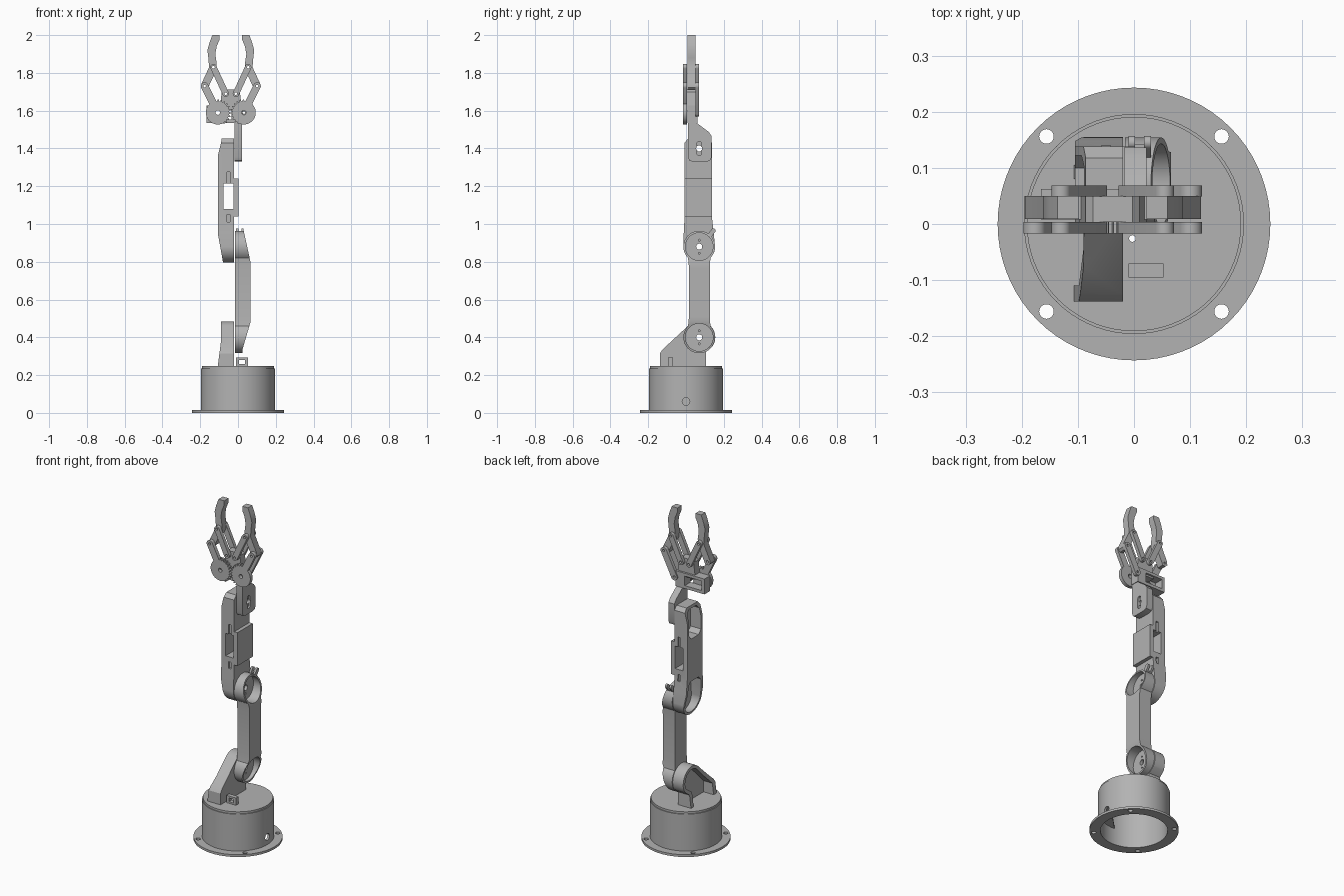
import bpy, bmesh
from math import sin, cos, pi, radians, atan2
from mathutils import Vector

cube = bpy.data.objects.get("Cube")
if cube:
    bpy.data.objects.remove(cube, do_unlink=True)

grey = bpy.data.materials.new("plain grey")
grey.use_nodes = True
COLOR = (0.45, 0.45, 0.45, 1)
grey.diffuse_color = COLOR
grey.node_tree.nodes["Principled BSDF"].inputs["Base Color"].default_value = COLOR
parts = []


def prism(name, pts, axis, lo, hi):
    """Extrude a closed 2D outline along an axis."""
    place = {"x": lambda p, h: (h, p[0], p[1]),
             "y": lambda p, h: (p[0], h, p[1]),
             "z": lambda p, h: (p[0], p[1], h)}[axis]
    bm = bmesh.new()
    rings = [[bm.verts.new(place(p, h)) for p in pts] for h in (lo, hi)]
    for ring in rings:
        bm.faces.new(ring)
    n = len(pts)
    for i in range(n):
        j = (i + 1) % n
        bm.faces.new((rings[0][i], rings[0][j], rings[1][j], rings[1][i]))
    bmesh.ops.recalc_face_normals(bm, faces=bm.faces)
    mesh = bpy.data.meshes.new(name)
    bm.to_mesh(mesh)
    bm.free()
    mesh.materials.append(grey)
    ob = bpy.data.objects.new(name, mesh)
    bpy.context.collection.objects.link(ob)
    parts.append(ob)
    return ob


def arc(c, r, a0=0, a1=360, n=40):
    full = abs(a1 - a0) == 360
    steps = n if full else n - 1
    angles = [radians(a0 + (a1 - a0) * i / steps) for i in range(n)]
    return [(c[0] + r * cos(a), c[1] + r * sin(a)) for a in angles]


def rect(a0, a1, b0, b1):
    return [(a0, b0), (a1, b0), (a1, b1), (a0, b1)]


def capsule(p, q, rp, rq):
    a = atan2(q[1] - p[1], q[0] - p[0]) * 180 / pi
    return arc(p, rp, a + 90, a + 270, 16) + arc(q, rq, a - 90, a + 90, 16)


def combine(ob, tool, operation="DIFFERENCE"):
    """Apply a boolean and discard the tool."""
    mod = ob.modifiers.new("cut", "BOOLEAN")
    mod.operation, mod.object, mod.solver = operation, tool, "EXACT"
    bpy.context.view_layer.update()
    graph = bpy.context.evaluated_depsgraph_get()
    mesh = bpy.data.meshes.new_from_object(ob.evaluated_get(graph))
    ob.modifiers.clear()
    ob.data = mesh
    parts.remove(tool)
    bpy.data.objects.remove(tool, do_unlink=True)


def cut(ob, pts, axis, lo, hi):
    combine(ob, prism("cutter", pts, axis, lo, hi))


# Hollow round base with a bolted flange
flange = prism("base_flange", arc((0, 0), 0.243, n=72), "z", 0, 0.014)
cut(flange, arc((0, 0), 0.183, n=72), "z", -1, 1)
for sx in (-1, 1):
    for sy in (-1, 1):
        cut(flange, arc((sx * 0.156, sy * 0.156), 0.013, n=20), "z", -1, 1)
drum = prism("base_drum", arc((0, 0), 0.196, n=72), "z", 0.005, 0.236)
cut(drum, arc((0, 0), 0.183, n=72), "z", -1, 0.22)
cut(drum, arc((0, 0.06), 0.02, n=24), "x", 0.1, 0.3)
lid = prism("turntable", arc((0, 0), 0.191, n=72), "z", 0.23, 0.248)
for ob in (drum, lid):
    cut(ob, arc((-0.003, -0.026), 0.006, n=12), "z", 0.1, 1)
prism("servo_shelf", arc((0, 0), 0.184, -95, 5, 24), "z", 0.10, 0.11)

# Cable guide on the turntable
guide = prism("cable_guide", rect(-0.01, 0.053, 0.245, 0.292), "y", -0.095, -0.07)
cut(guide, rect(0.006, 0.037, 0.258, 0.28), "y", -1, 1)

SHOULDER, ELBOW, WRIST = (0.07, 0.40), (0.07, 0.88), (0.07, 1.40)


def pivot_holes(ob, c):
    cut(ob, arc(c, 0.016, n=20), "x", -1, 1)


# Shoulder bracket: leaning shell, open on its outer side
bracket = prism("shoulder_bracket",
                [(0.105, 0.24), (0.105, 0.325)] + arc(SHOULDER, 0.085, -35, 138, 28)
                + [(-0.125, 0.335), (-0.138, 0.315), (-0.138, 0.24)], "x", -0.11, -0.02)
side = prism("taper", [(-0.02, 0.2), (-0.02, 0.6), (-0.088, 0.6), (-0.09, 0.38),
                       (-0.108, 0.24), (-0.108, 0.2)], "y", -1, 1)
combine(bracket, side, "INTERSECT")
cut(bracket, [(0.08, 0.2), (0.08, 0.335)] + arc(SHOULDER, 0.066, -30, 138, 24)
    + [(-0.11, 0.315), (-0.11, 0.2)], "x", -1, -0.04)
pivot_holes(bracket, SHOULDER)

# Upper arm: waisted bar with a cup at each joint
arm = prism("upper_arm", arc(ELBOW, 0.084, -45, 225) + [(0.016, 0.77), (0.016, 0.51)]
            + arc(SHOULDER, 0.084, 135, 405) + [(0.126, 0.51), (0.126, 0.77)], "x", -0.016, 0.07)
side = prism("taper", [(-0.1, 0.2), (0.022, 0.2), (0.025, 0.34), (0.066, 0.48),
                       (0.066, 0.80), (0.03, 0.965), (0.024, 1.1), (-0.1, 1.1)], "y", -1, 1)
combine(arm, side, "INTERSECT")
for c in (SHOULDER, ELBOW):
    cut(arm, arc(c, 0.073, n=48), "x", 0.003, 1)
    pivot_holes(arm, c)
    for dz in (-0.035, 0.035):
        cut(arm, arc((c[0], c[1] + dz), 0.005, n=10), "x", -1, 1)
clip = prism("cable_clip", capsule((0.13, 0.945), (0.145, 0.965), 0.012, 0.012), "x", -0.01, 0.03)
cut(clip, rect(0.002, 0.018, 0.94, 1), "y", 0, 1)

# Forearm: shell with two open bays and a servo window between them
forearm = prism("forearm", arc(ELBOW, 0.084, 180, 360)
                + [(0.147, 0.95), (0.138, 1.03), (0.138, 1.43), (0.118, 1.453),
                   (0.012, 1.453), (-0.008, 1.43), (-0.008, 1.03), (-0.012, 0.95)],
                "x", -0.11, -0.02)
side = prism("taper", [(-0.02, 0.7), (-0.07, 0.7), (-0.078, 0.79), (-0.105, 0.94),
                       (-0.105, 1.37), (-0.09, 1.43), (-0.078, 1.5), (-0.02, 1.5)], "y", -1, 1)
combine(forearm, side, "INTERSECT")
saddle = prism("forearm_saddle", rect(-0.008, 0.138, 1.04, 1.24), "x", -0.03, 0.002)
combine(forearm, saddle, "UNION")
cut(forearm, arc(ELBOW, 0.07, 180, 360, 28)
    + [(0.125, 0.99), (0.105, 1.01), (0.03, 1.01), (0.01, 0.99)], "x", -1, -0.036)
cut(forearm, [(0.03, 1.265), (0.1, 1.265), (0.122, 1.29), (0.122, 1.415), (0.1, 1.437),
              (0.03, 1.437), (0.008, 1.415), (0.008, 1.29)], "x", -1, -0.036)
cut(forearm, rect(-0.077, -0.024, 1.08, 1.215), "y", -1, 1)
for z0, z1 in ((1.21, 1.275), (1.01, 1.05)):
    for y0, y1 in ((-0.1, 0.004), (0.126, 0.3)):
        cut(forearm, rect(-0.058, -0.042, z0, z1), "y", y0, y1)
for c in (ELBOW, WRIST):
    pivot_holes(forearm, c)

# Wrist plate with a slotted horn seat
wrist = prism("wrist", [(0.01, 1.355), (0.017, 1.337), (0.035, 1.33), (0.11, 1.33),
                        (0.128, 1.337), (0.136, 1.355), (0.136, 1.465), (0.12, 1.488),
                        (0.05, 1.54), (0.01, 1.54)], "x", -0.018, 0.022)
cut(wrist, capsule((0.07, 1.375), (0.07, 1.425), 0.013, 0.013), "x", 0.012, 1)
pivot_holes(wrist, WRIST)

# Gripper body: servo frame and a link carrier above it
MID = -0.038
frame = prism("gripper_frame", rect(-0.166, 0.025, 1.535, 1.627), "y", 0.008, 0.062)
cut(frame, rect(-0.148, -0.035, 1.553, 1.61), "y", -1, 1)
carrier = prism("link_carrier", [(MID - 0.06, 1.6), (MID + 0.06, 1.6), (MID + 0.048, 1.70),
                                 (MID + 0.035, 1.712), (MID - 0.035, 1.712),
                                 (MID - 0.048, 1.70)], "y", 0.004, 0.05)

# Mirrored fingers, links and gears
GEAR, OUTER, KNUCKLE, INNER = (0.069, 1.59), (0.139, 1.73), (0.092, 1.83), (0.027, 1.69)
FINGER = [(0.157, 1.722), (0.156, 1.742), (0.115, 1.83), (0.119, 1.88), (0.124, 1.92),
          (0.113, 1.96), (0.098, 2.0), (0.06, 2.0), (0.06, 1.975), (0.075, 1.94),
          (0.082, 1.90), (0.075, 1.85), (0.078, 1.81), (0.125, 1.712), (0.145, 1.71)]
FRONT, BACK = (-0.017, 0.004), (0.049, 0.069)


def gear_outline():
    """Round disc, toothed on the side that meshes."""
    pts = []
    for i in range(96):
        a = 2 * pi * i / 96
        toothed = pi / 4 < a < pi * 1.35
        r = (0.070 if i % 4 < 2 else 0.060) if toothed else 0.063
        pts.append((GEAR[0] + r * cos(a), GEAR[1] + r * sin(a)))
    return pts


for label, s in (("left", 1), ("right", -1)):
    def mirrored(pts):
        return [(MID + s * u, z) for u, z in pts]

    def pin_hole(ob, c, r=0.007):
        cut(ob, mirrored(arc(c, r, n=14)), "y", -1, 1)

    finger = prism(label + "_finger", mirrored(FINGER), "y", 0.009, 0.05)
    pin_hole(finger, OUTER)
    pin_hole(finger, KNUCKLE)
    pin_hole(carrier, INNER)
    gear = prism(label + "_gear", mirrored(gear_outline()), "y", *FRONT)
    pin_hole(gear, GEAR, 0.012)
    bars = [("_front_link", INNER, KNUCKLE, 0.017, FRONT),
            ("_back_link", INNER, KNUCKLE, 0.017, BACK),
            ("_crank", (0.098, 1.648), OUTER, 0.02, FRONT)]
    if s > 0:
        bars.append(("_idler", GEAR, OUTER, 0.02, BACK))
    for name, p, q, r, layer in bars:
        bar = prism(label + name, mirrored(capsule(p, q, r, r)), "y", *layer)
        pin_hole(bar, q)
        if name != "_crank":
            pin_hole(bar, p)

# Smooth the round walls, keep the corners sharp
bpy.ops.object.select_all(action="DESELECT")
for ob in parts:
    ob.select_set(True)
bpy.context.view_layer.objects.active = parts[0]
bpy.ops.object.shade_smooth_by_angle(angle=radians(30))
